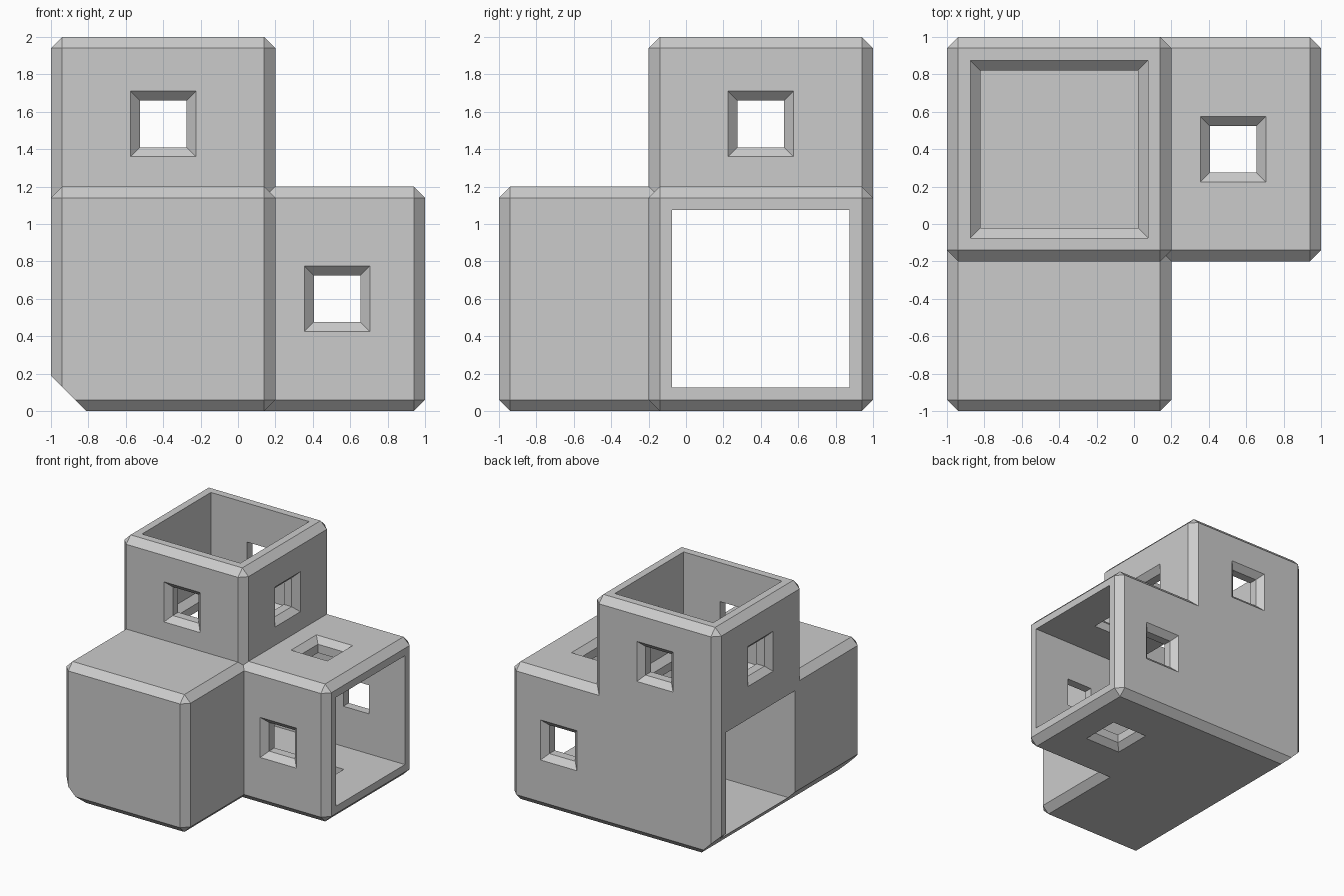
import bpy, bmesh
from math import radians
from mathutils import Vector, Matrix

old = bpy.data.objects.get("Cube")
if old:
    bpy.data.objects.remove(old, do_unlink=True)

HALF = 0.6       # half width of every block
BEVEL = 0.06     # outer edge chamfer
BORE = 0.475     # half width of the hollow passages


def to_object(bm, name):
    bmesh.ops.recalc_face_normals(bm, faces=bm.faces)
    mesh = bpy.data.meshes.new(name)
    bm.to_mesh(mesh)
    bm.free()
    obj = bpy.data.objects.new(name, mesh)
    bpy.context.scene.collection.objects.link(obj)
    return obj


def block(name, low, high):
    """Box between two corners with all edges chamfered."""
    low, high = Vector(low), Vector(high)
    bm = bmesh.new()
    bmesh.ops.create_cube(bm, size=1)
    bmesh.ops.scale(bm, vec=high - low, verts=bm.verts)
    bmesh.ops.translate(bm, vec=(low + high) / 2, verts=bm.verts)
    bmesh.ops.bevel(bm, geom=bm.edges[:], offset=BEVEL, segments=1,
                    profile=0.5, affect='EDGES')
    return to_object(bm, name)


def square_stack(name, centre, axis, sections):
    """Solid of square sections (distance, half width) along an axis."""
    bm = bmesh.new()
    turn = Vector(axis).to_track_quat('Z', 'Y')
    rings = []
    for dist, h in sections:
        corners = [(-h, -h), (h, -h), (h, h), (-h, h)]
        rings.append([bm.verts.new(Vector(centre) + turn @ Vector((x, y, dist)))
                      for x, y in corners])
    for a, b in zip(rings, rings[1:]):
        for i in range(4):
            j = (i + 1) % 4
            bm.faces.new((a[i], a[j], b[j], b[i]))
    bm.faces.new(rings[0])
    bm.faces.new(rings[-1])
    return to_object(bm, name)


def combine(target, tool, operation):
    """Apply a boolean and discard the tool."""
    mod = target.modifiers.new("combine", 'BOOLEAN')
    mod.operation = operation
    mod.solver = 'EXACT'
    mod.object = tool
    bpy.context.view_layer.objects.active = target
    bpy.ops.object.modifier_apply(modifier=mod.name)
    bpy.data.objects.remove(tool, do_unlink=True)


# Three blocks meeting at one corner
body = block("block_house", (-1, -0.2, 0), (0.2, 1, 2))
combine(body, block("front_block", (-1, -1, 0), (0.2, 1, 1.2)), 'UNION')
combine(body, block("side_block", (-1, -0.2, 0), (1, 1, 1.2)), 'UNION')

# Wide chamfer along the lower right edge
bm = bmesh.new()
bmesh.ops.create_cube(bm, size=1)
side = 0.19 * 2 ** 0.5
bmesh.ops.scale(bm, vec=(side, 3, side), verts=bm.verts)
bmesh.ops.rotate(bm, verts=bm.verts, cent=(0, 0, 0),
                 matrix=Matrix.Rotation(radians(45), 3, 'Y'))
bmesh.ops.translate(bm, vec=(-1, 0, 0), verts=bm.verts)
combine(body, to_object(bm, "edge_cutter"), 'DIFFERENCE')

# Horizontal tunnel and upright shaft with a chamfered ledge
combine(body, square_stack("tunnel_cutter", (0, 0.4, 0.6), (1, 0, 0),
                           [(-1.2, BORE), (1.2, BORE)]), 'DIFFERENCE')
combine(body, square_stack("shaft_cutter", (-0.4, 0.4, 0), (0, 0, 1),
                           [(0.9, 0.422), (1.147, 0.422), (1.2, BORE), (2.2, BORE)]),
        'DIFFERENCE')

# Chamfered square windows
WINDOW = [(HALF - 0.2, 0.125), (HALF - 0.05, 0.125), (HALF + 0.05, 0.225)]
X, Y, Z = Vector((1, 0, 0)), Vector((0, 1, 0)), Vector((0, 0, 1))
for centre, axes in (((-0.4, 0.4, 1.535), (X, Y)), ((0.53, 0.4, 0.6), (Y, Z))):
    for axis in axes:
        for sign in (1, -1):
            combine(body, square_stack("window_cutter", centre, axis * sign, WINDOW),
                    'DIFFERENCE')

# One plain grey colour
grey = bpy.data.materials.new("plain_grey")
grey.use_nodes = True
colour = (0.6, 0.6, 0.6, 1)
grey.diffuse_color = colour
grey.node_tree.nodes["Principled BSDF"].inputs["Base Color"].default_value = colour
body.data.materials.clear()
body.data.materials.append(grey)
for face in body.data.polygons:
    face.material_index = 0
    face.use_smooth = False
